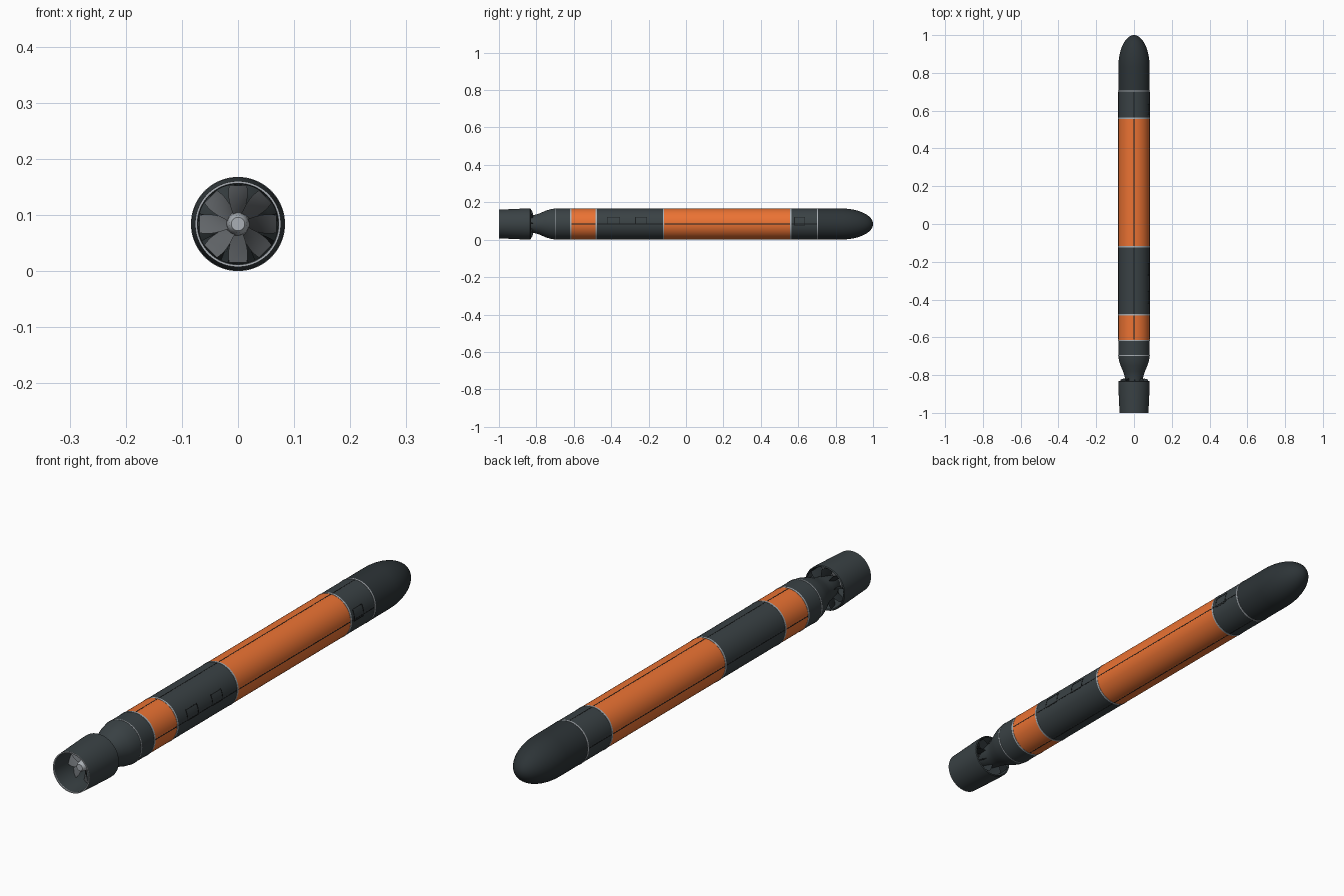
import bpy, bmesh, math
from mathutils import Matrix, Vector

if "Cube" in bpy.data.objects:
    bpy.data.objects.remove(bpy.data.objects["Cube"])

R, CZ, SEG = 0.083, 0.084, 64


def material(name, color):
    m = bpy.data.materials.new(name)
    m.diffuse_color = (*color, 1)
    m.use_nodes = True
    m.node_tree.nodes["Principled BSDF"].inputs["Base Color"].default_value = m.diffuse_color
    return m


DARK = material("charcoal", (0.026, 0.034, 0.038))
SLATE = material("slate", (0.042, 0.054, 0.059))
ORANGE = material("orange", (0.83, 0.17, 0.033))
BLACK = material("black", (0.01, 0.012, 0.013))
SILVER = material("silver", (0.4, 0.43, 0.46))
STEEL = material("steel", (0.12, 0.13, 0.14))


def finish(name, bm, mat):
    bmesh.ops.remove_doubles(bm, verts=bm.verts, dist=1e-6)
    bmesh.ops.recalc_face_normals(bm, faces=bm.faces)
    me = bpy.data.meshes.new(name)
    bm.to_mesh(me)
    bm.free()
    ob = bpy.data.objects.new(name, me)
    bpy.context.collection.objects.link(ob)
    ob.location.z = CZ
    me.materials.append(mat)
    bpy.ops.object.select_all(action='DESELECT')
    ob.select_set(True)
    bpy.context.view_layer.objects.active = ob
    bpy.ops.object.shade_smooth_by_angle(angle=math.radians(35))
    return ob


def lathe(name, profile, mat, loop=False):
    """Spin (y, radius) points around the long axis."""
    bm = bmesh.new()
    vs = [bm.verts.new((r, y, 0)) for y, r in profile]
    pairs = list(zip(vs, vs[1:])) + ([(vs[-1], vs[0])] if loop else [])
    edges = [bm.edges.new(p) for p in pairs]
    bmesh.ops.spin(bm, geom=vs + edges, cent=(0, 0, 0), axis=(0, 1, 0),
                   angle=math.tau, steps=SEG, use_merge=True)
    return finish(name, bm, mat)


def add_box(bm, center, size, angle=0):
    mat = (Matrix.Rotation(angle, 4, 'Y') @ Matrix.Translation(center)
           @ Matrix.Diagonal((*size, 1)))
    bmesh.ops.create_cube(bm, size=1, matrix=mat)


def blades(name, count, r0, r1, y, chord, pitch0, pitch1, thick, mat):
    """Ring of tapered, twisted blades."""
    bm = bmesh.new()
    n = 6
    for k in range(count):
        turn = Matrix.Rotation(math.tau * k / count, 3, 'Y')
        rows = []
        for i in range(n + 1):
            t = i / n
            a = pitch0 + (pitch1 - pitch0) * t
            half = chord * (0.42 + 0.12 * math.sin(math.pi * t))
            th = thick * (1 - 0.5 * t)
            row = []
            for u, w in ((-half, 0), (0, th), (half, 0), (0, -th)):
                p = Vector((u * math.sin(a) + w * math.cos(a),
                            y + u * math.cos(a) - w * math.sin(a),
                            r0 + (r1 - r0) * t))
                row.append(bm.verts.new(turn @ p))
            rows.append(row)
        for a, b in zip(rows, rows[1:]):
            for j in range(4):
                bm.faces.new((a[j], a[(j + 1) % 4], b[(j + 1) % 4], b[j]))
        bm.faces.new(rows[0])
        bm.faces.new(rows[-1])
    return finish(name, bm, mat)


# Rounded nose
nose = [(0.70, 0), (0.70, R)]
for i in range(21):
    a = math.pi / 2 * i / 20
    nose.append((0.83 + 0.17 * math.sin(a), R * math.cos(a) if i < 20 else 0))
lathe("nose_cone", nose, DARK)

# Cylindrical hull sections
for name, y0, y1, mat in (("sensor_section", 0.56, 0.70, SLATE),
                          ("main_orange_section", -0.12, 0.56, ORANGE),
                          ("battery_section", -0.48, -0.12, SLATE),
                          ("rear_orange_section", -0.62, -0.48, ORANGE),
                          ("motor_section", -0.70, -0.62, SLATE)):
    lathe(name, [(y0, 0), (y0, R), (y1, R), (y1, 0)], mat)

# Joint bands
for i, (y, w) in enumerate(((0.704, 0.006), (0.56, 0.007), (-0.12, 0.007),
                            (-0.48, 0.007), (-0.617, 0.007), (-0.696, 0.004))):
    lathe(f"joint_band_{i + 1}", [(y - w / 2, R - 0.002), (y - w / 2, R + 0.001),
                                  (y + w / 2, R + 0.001), (y + w / 2, R - 0.002)],
          SILVER, True)

# Tapered tail and shaft hub
lathe("tail_cone", [(-0.70, 0), (-0.70, R), (-0.725, 0.079), (-0.75, 0.071),
                    (-0.78, 0.058), (-0.80, 0.051), (-0.82, 0.047),
                    (-0.85, 0.042), (-0.875, 0.032), (-0.89, 0.024), (-0.89, 0)], SLATE)
lathe("propeller_hub", [(-0.885, 0), (-0.885, 0.024), (-0.93, 0.019),
                        (-0.945, 0.016), (-0.95, 0.012), (-0.95, 0)], SILVER)

# Pump-jet shroud with trailing lip
lathe("duct_shroud", [(-0.83, 0.080), (-0.833, R), (-0.86, R), (-0.998, 0.0765),
                      (-0.998, 0.073), (-0.93, 0.071), (-0.87, 0.072),
                      (-0.833, 0.077)], SLATE, True)
lathe("duct_lip", [(-0.996, 0.0725), (-1.0, 0.0725), (-1.0, 0.0765),
                   (-0.996, 0.0765)], SILVER, True)

# Stator vanes and rotor
blades("stator_vanes", 9, 0.036, 0.074, -0.845, 0.05, 0.15, 0.3, 0.003, DARK)
blades("rotor_blades", 8, 0.015, 0.069, -0.91, 0.045, 0.45, 1.0, 0.004, STEEL)

# Lengthwise seams
bm = bmesh.new()
for k in range(4):
    for y0, y1 in ((0.565, 0.70), (-0.116, 0.556), (-0.476, -0.124), (-0.612, -0.484)):
        add_box(bm, (0, (y0 + y1) / 2, R), (0.003, y1 - y0, 0.001), math.tau * k / 4)
finish("hull_seams", bm, BLACK)

# Framed hatches on the right flank
bm = bmesh.new()
for y0, y1, lo, hi in ((-0.42, -0.355, -0.002, 0.036), (-0.27, -0.21, -0.002, 0.036),
                       (0.58, 0.635, -0.006, 0.036)):
    yc, zc = (y0 + y1) / 2, (lo + hi) / 2
    for z in (lo, hi):
        ang = -math.asin(z / R)
        add_box(bm, (R, yc, 0), (0.0016, y1 - y0, 0.003), ang)
    for y in (y0, y1):
        for j in range(6):
            z = lo + (hi - lo) * (j + 0.5) / 6
            add_box(bm, (R, y, 0), (0.0016, 0.003, (hi - lo) / 5), -math.asin(z / R))
finish("hatch_frames", bm, BLACK)
